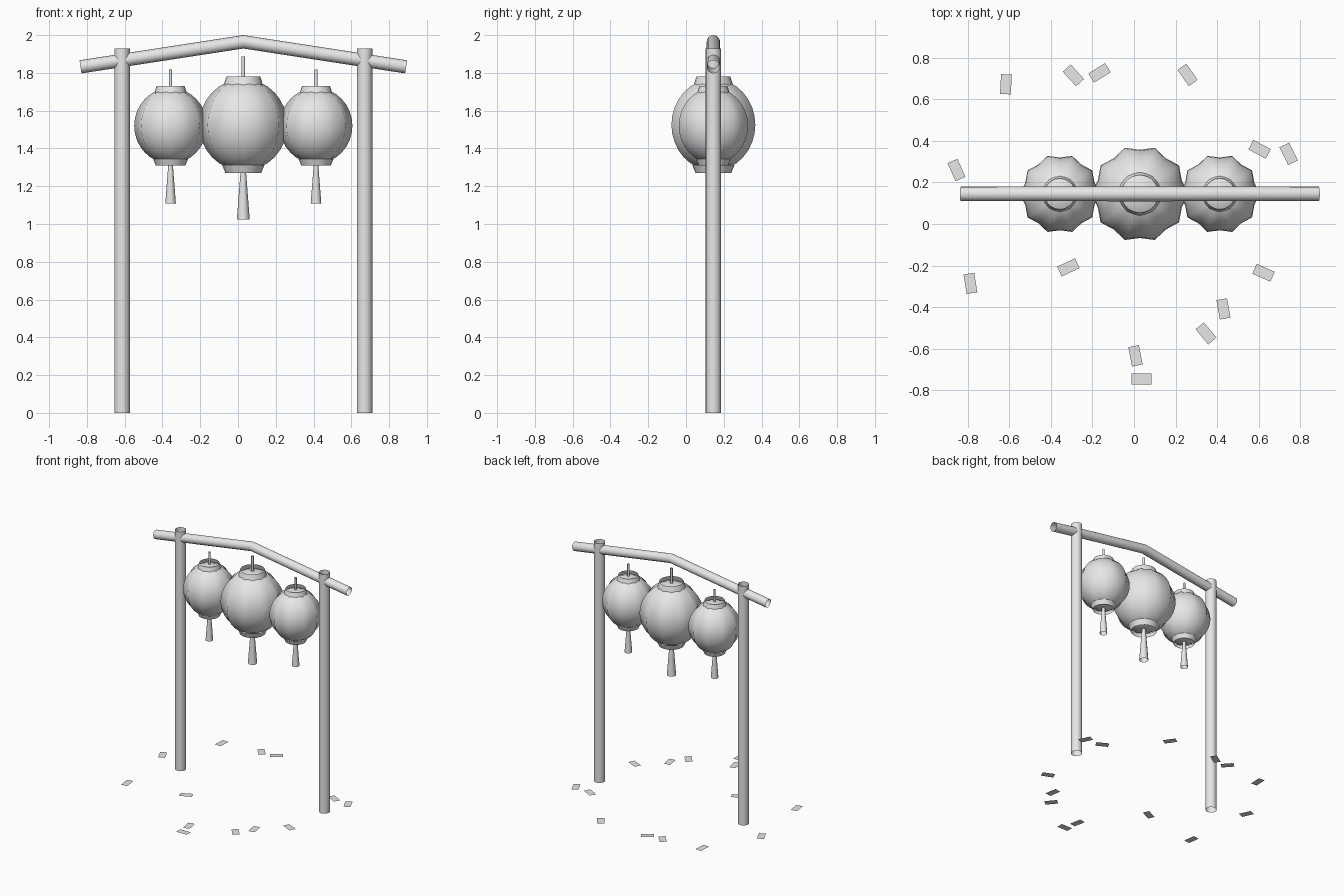
import bpy
import bmesh
from math import sin, cos, pi, radians, atan2
from mathutils import Matrix, Vector

cube = bpy.data.objects.get("Cube")
if cube:
    bpy.data.objects.remove(cube, do_unlink=True)

GREY = (0.8, 0.8, 0.8, 1.0)
grey = bpy.data.materials.new("light_grey")
grey.use_nodes = True
grey.diffuse_color = GREY
grey.node_tree.nodes["Principled BSDF"].inputs["Base Color"].default_value = GREY

MID_X, MID_Y = 0.028, 0.145


def finish(name, bm, smooth=True):
    """Turn a bmesh into a named grey object."""
    mesh = bpy.data.meshes.new(name)
    for face in bm.faces:
        face.smooth = smooth
    bm.to_mesh(mesh)
    bm.free()
    mesh.materials.append(grey)
    obj = bpy.data.objects.new(name, mesh)
    bpy.context.collection.objects.link(obj)
    return obj


def tube(name, rings, sides=16):
    """Open tube through rings given as (centre, radius, tilt about y)."""
    bm = bmesh.new()
    loops = []
    for centre, radius, tilt in rings:
        place = Matrix.Translation(centre) @ Matrix.Rotation(tilt, 4, 'Y')
        loops.append([bm.verts.new(place @ Vector((radius * cos(2 * pi * i / sides),
                                                   radius * sin(2 * pi * i / sides), 0)))
                      for i in range(sides)])
    for low, high in zip(loops, loops[1:]):
        for i in range(sides):
            j = (i + 1) % sides
            bm.faces.new((low[i], low[j], high[j], high[i]))
    return finish(name, bm)


def upright(name, x, low, high, r_low, r_high, sides=16):
    """Vertical, optionally tapered tube."""
    return tube(name, [((x, MID_Y, low), r_low, 0), ((x, MID_Y, high), r_high, 0)], sides)


def lantern(side, x, z, s):
    """Ribbed paper body with end collars, hanging cord and tassel."""
    bm = bmesh.new()
    bmesh.ops.create_uvsphere(bm, u_segments=20, v_segments=16, radius=1)
    for v in bm.verts:
        ridge = 0.955 + 0.045 * cos(10 * atan2(v.co.y, v.co.x))
        v.co = (x + v.co.x * ridge * 0.2335 * s,
                MID_Y + v.co.y * ridge * 0.2335 * s,
                z + v.co.z * 0.243 * s)
    finish(side + "_lantern_body", bm)
    for part, low, high, r_low, r_high, sides in (
            ("top_collar", 0.208, 0.255, 0.105, 0.09, 20),
            ("bottom_collar", -0.255, -0.212, 0.095, 0.112, 20),
            ("cord", 0.235, 0.362, 0.01, 0.01, 8),
            ("tassel", -0.5, -0.24, 0.034, 0.014, 10)):
        upright(side + "_lantern_" + part, x, z + low * s, z + high * s,
                r_low * s, r_high * s, sides)


# Posts
for side, sign in (("right", -1), ("left", 1)):
    upright(side + "_post", MID_X + sign * 0.642, 0, 1.93, 0.041, 0.041)

# Bent top beam with a mitred middle
slope = atan2(0.132, 0.864)
tube("top_beam", [((MID_X - 0.862, MID_Y, 1.832), 0.035, pi / 2 - slope),
                  ((MID_X, MID_Y, 1.9645), 0.0355, pi / 2),
                  ((MID_X + 0.862, MID_Y, 1.832), 0.035, pi / 2 + slope)])

# Lanterns
lantern("middle", MID_X, 1.525, 1.0)
lantern("right", MID_X - 0.385, 1.52, 0.825)
lantern("left", MID_X + 0.385, 1.52, 0.825)

# Paper slips scattered on the ground: x, y, turn in degrees
slips = [(-.617, .673, 87), (-.292, .716, -48), (-.166, .728, 32), (.258, .718, -55),
         (-.855, .26, -66), (.605, .36, -28), (.745, .338, -64), (-.316, -.209, 25),
         (-.788, -.286, -81), (.624, -.235, -24), (.431, -.409, -80), (.347, -.527, -50),
         (.007, -.635, -79), (.036, -.746, 0)]
bm = bmesh.new()
for x, y, turn in slips:
    place = (Matrix.Translation((x, y, 0.004)) @ Matrix.Rotation(radians(turn), 4, 'Z')
             @ Matrix.Diagonal((0.095, 0.052, 1, 1)))
    bmesh.ops.create_grid(bm, x_segments=1, y_segments=1, size=0.5, matrix=place)
finish("paper_slips", bm, smooth=False)
